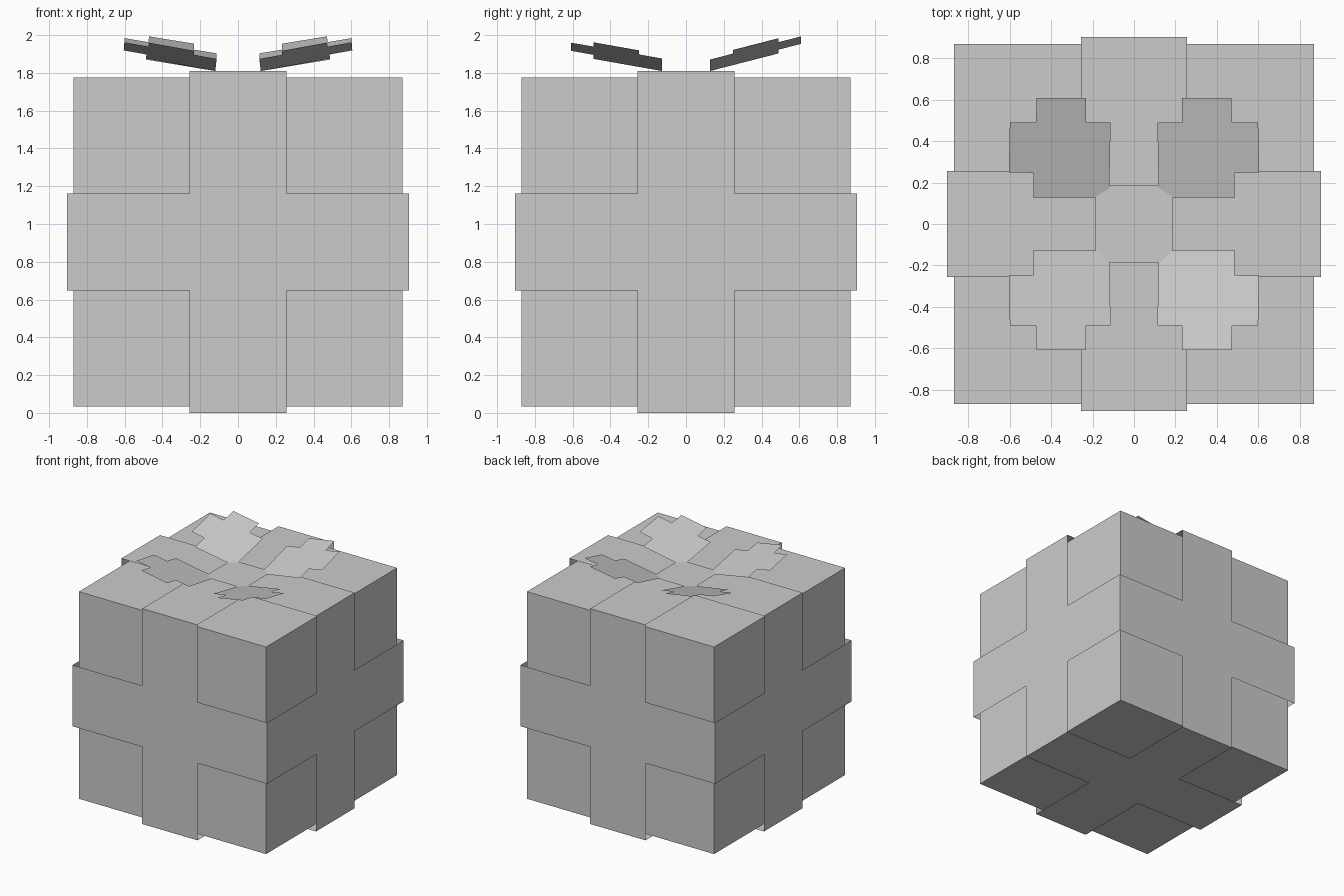
import bpy, bmesh
from mathutils import Vector

if "Cube" in bpy.data.objects:
    bpy.data.objects.remove(bpy.data.objects["Cube"])

MID = 0.905    # height of the box centre
BAND = 0.257   # half width of the ribbon


def finish(name, bm, z=0.0):
    mesh = bpy.data.meshes.new(name)
    bm.to_mesh(mesh)
    bm.free()
    obj = bpy.data.objects.new(name, mesh)
    obj.location.z = z
    bpy.context.collection.objects.link(obj)
    return obj


def flat_sheet(name, points):
    bm = bmesh.new()
    face = bm.faces.new([bm.verts.new(p) for p in points])
    face.normal_update()
    if face.normal.z < 0:
        face.normal_flip()
    return finish(name, bm)


# Box body
bm = bmesh.new()
bmesh.ops.create_cube(bm, size=1.74)
finish("gift_box", bm, MID)

# Ribbon: a slightly larger thin shell, cut along the band edges, corners removed
bm = bmesh.new()
bmesh.ops.create_cube(bm, size=2 * MID)
for axis in range(3):
    for side in (-1, 1):
        normal = Vector((0, 0, 0))
        normal[axis] = 1
        bmesh.ops.bisect_plane(bm, geom=bm.verts[:] + bm.edges[:] + bm.faces[:],
                               plane_co=normal * BAND * side, plane_no=normal)
corners = [f for f in bm.faces
           if all(abs(c) > BAND for c in f.calc_center_median())]
bmesh.ops.delete(bm, geom=corners, context='FACES')
finish("ribbon", bm, MID)

# Bow loops: stepped flat sheets rising outwards, the back pair steeper
OUTLINE = [(0.12, 0.127), (0.487, 0.127), (0.485, 0.247), (0.605, 0.25),
           (0.60, 0.49), (0.475, 0.49), (0.47, 0.61), (0.233, 0.61),
           (0.233, 0.49), (0.113, 0.49)]
for row, sy, slope_x, slope_y in (("front", -1, 0.18, 0.18),
                                  ("back", 1, 0.165, 0.26)):
    for col, sx in (("left", -1), ("right", 1)):
        flat_sheet(f"bow_loop_{row}_{col}",
                   [(sx * x, sy * y,
                     1.81 + slope_x * (x - 0.12) + slope_y * (y - 0.127))
                    for x, y in OUTLINE])

# Bow knot: small flat square covering the inner tips of the loops
K = 0.187
flat_sheet("bow_knot", [(-K, -K, 1.822), (K, -K, 1.822),
                        (K, K, 1.822), (-K, K, 1.822)])
